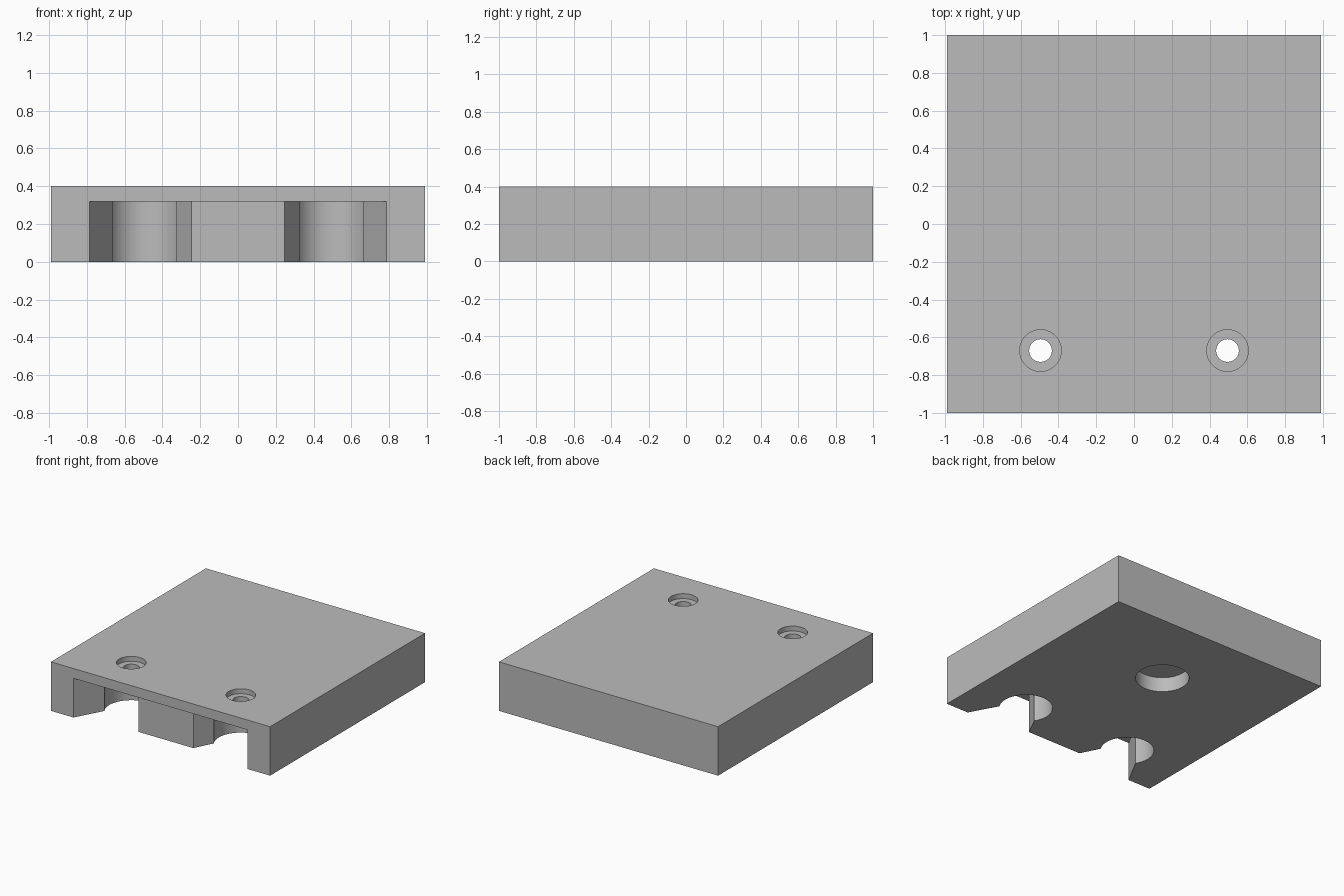
import bpy, bmesh, math

if "Cube" in bpy.data.objects:
    bpy.data.objects.remove(bpy.data.objects["Cube"])

HALF_X, HALF_Y, HEIGHT = 0.99, 1.0, 0.4
SCREW_X, SCREW_Y = 0.495, -0.67
POCKET_R, CEILING = 0.2, 0.32


def prism(name, outline, z0, z1):
    """Extrude a counter-clockwise outline from z0 to z1."""
    bm = bmesh.new()
    face = bm.faces.new([bm.verts.new((x, y, z0)) for x, y in outline])
    top = bmesh.ops.extrude_face_region(bm, geom=[face])
    verts = [v for v in top["geom"] if isinstance(v, bmesh.types.BMVert)]
    bmesh.ops.translate(bm, verts=verts, vec=(0, 0, z1 - z0))
    bmesh.ops.recalc_face_normals(bm, faces=bm.faces)
    mesh = bpy.data.meshes.new(name)
    bm.to_mesh(mesh)
    bm.free()
    obj = bpy.data.objects.new(name, mesh)
    bpy.context.collection.objects.link(obj)
    return obj


def arc(cx, cy, r, start, end, steps):
    angles = [start + (end - start) * i / steps for i in range(steps + 1)]
    return [(cx + r * math.cos(a), cy + r * math.sin(a)) for a in angles]


def circle(cx, cy, r, steps=64):
    return arc(cx, cy, r, 0, math.tau, steps)[:-1]


def cut(target, cutter):
    cutter.hide_render = True
    mod = target.modifiers.new("cut", "BOOLEAN")
    mod.operation, mod.solver, mod.object = "DIFFERENCE", "EXACT", cutter
    bpy.context.view_layer.objects.active = target
    bpy.ops.object.modifier_apply(modifier=mod.name)
    bpy.data.objects.remove(cutter)


# Main block
block = prism("mounting_block", [(-HALF_X, -HALF_Y), (HALF_X, -HALF_Y),
                                 (HALF_X, HALF_Y), (-HALF_X, HALF_Y)], 0, HEIGHT)

# Front recess: flared mouths leading into two round pockets, open below
mouth = math.acos(0.17 / POCKET_R)
half = [(0.787, -1.1), (0.787, -1.0)]
half += arc(SCREW_X, SCREW_Y, POCKET_R, -mouth, math.pi + mouth, 56)
half += [(0.247, -0.93)]
recess = half + [(-x, y) for x, y in reversed(half)]
cut(block, prism("recess_cutter", recess, -0.1, CEILING))

# Shallow round socket underneath
cut(block, prism("socket_cutter", circle(0, 0.33, POCKET_R), -0.1, 0.12))

# Counterbored screw holes
for side in (-1, 1):
    x = side * SCREW_X
    cut(block, prism("head_cutter", circle(x, SCREW_Y, 0.11), 0.36, 0.5))
    cut(block, prism("shank_cutter", circle(x, SCREW_Y, 0.06), 0.25, 0.45))

# Plain grey material
grey = bpy.data.materials.new("plain_grey")
grey.use_nodes = True
colour = (0.5, 0.5, 0.5, 1)
grey.diffuse_color = colour
grey.node_tree.nodes["Principled BSDF"].inputs["Base Color"].default_value = colour
block.data.materials.clear()
block.data.materials.append(grey)

# Smooth round walls, sharp edges elsewhere
bpy.ops.object.select_all(action="DESELECT")
block.select_set(True)
bpy.context.view_layer.objects.active = block
bpy.ops.object.shade_smooth_by_angle(angle=math.radians(25))
